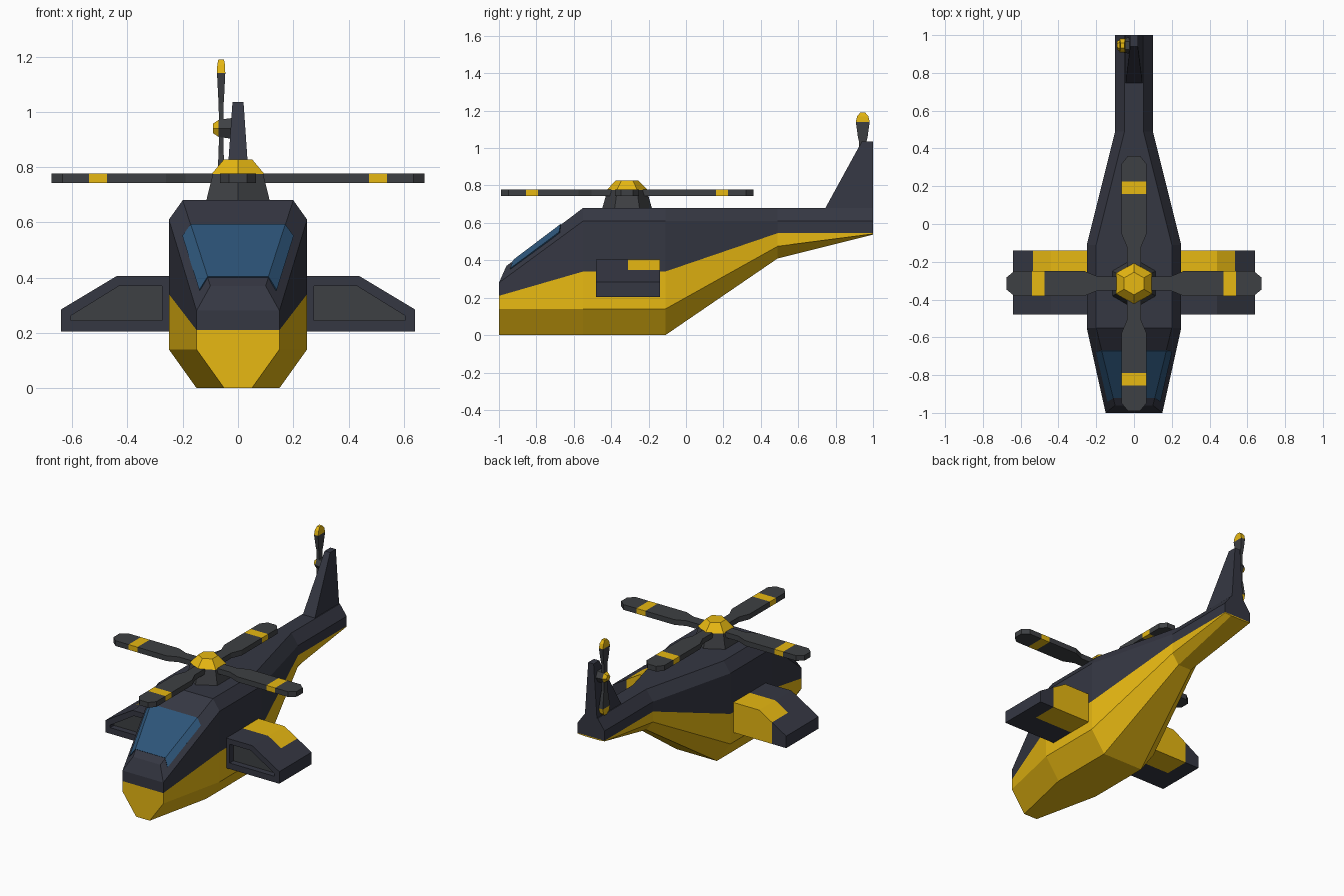
import bpy, bmesh
from math import sin, cos, pi
from mathutils import Vector, Matrix

if "Cube" in bpy.data.objects:
    bpy.data.objects.remove(bpy.data.objects["Cube"])


def material(name, rgb):
    m = bpy.data.materials.new(name)
    m.diffuse_color = (*rgb, 1)
    m.use_nodes = True
    m.node_tree.nodes["Principled BSDF"].inputs["Base Color"].default_value = m.diffuse_color
    return m


MATS = [material("dark_navy", (0.035, 0.038, 0.055)),
        material("yellow", (0.80, 0.48, 0.006)),
        material("dark_grey", (0.048, 0.051, 0.056)),
        material("blue_glass", (0.026, 0.09, 0.19))]
NAVY, YELLOW, GREY, GLASS = range(4)


def loft(name, rings, paint, caps=None, mirror=False):
    """Skin closed rings; paint(segment, side) picks the colour.
    caps lists (ring, point indices, colour)."""
    bm = bmesh.new()
    vs = [[bm.verts.new(p) for p in ring] for ring in rings]
    n = len(rings[0])
    for i in range(len(rings) - 1):
        for j in range(n):
            k = (j + 1) % n
            f = bm.faces.new((vs[i][j], vs[i][k], vs[i + 1][k], vs[i + 1][j]))
            f.material_index = paint(i, j)
    if caps is None:
        caps = [(0, range(n), paint(0, 0)), (-1, range(n), paint(len(rings) - 2, 0))]
    for r, idx, colour in caps:
        bm.faces.new([vs[r][j] for j in idx]).material_index = colour
    bmesh.ops.recalc_face_normals(bm, faces=bm.faces)
    me = bpy.data.meshes.new(name)
    bm.to_mesh(me)
    bm.free()
    for m in MATS:
        me.materials.append(m)
    ob = bpy.data.objects.new(name, me)
    bpy.context.collection.objects.link(ob)
    if mirror:
        ob.modifiers.new("mirror", 'MIRROR')
    return ob


# Fuselage: half sections from roof to belly as (half width, y, z)
def section(y, *pts):
    return [(w, y, z) for w, z in pts]


halves = [
    [(.10, -.96, .37)] + section(-1, (.15, .28), (.15, .21), (.15, .14), (.05, 0)),
    section(-.55, (.20, .68), (.25, .61), (.25, .34), (.25, .14), (.15, 0)),
    section(-.11, (.20, .68), (.25, .61), (.25, .34), (.25, .14), (.15, 0)),
    section(.49, (.05, .68), (.10, .61), (.10, .545), (.10, .475), (.05, .41)),
    section(1, (.05, .68), (.10, .61), (.10, .545), (.10, .541), (.05, .537)),
]
rings = [h + [(-x, y, z) for x, y, z in reversed(h)] for h in halves]
body_caps = [(r, (j, j + 1, 8 - j, 9 - j), NAVY if j < 2 else YELLOW)
             for r in (0, -1) for j in range(4)]
loft("fuselage", rings, lambda i, j: YELLOW if 2 <= j <= 6 else NAVY, body_caps)

# Windscreen: thin panel lying on the sloping roof and its bevels
roof = [Vector(halves[i][0]) for i in (0, 1)]
shoulder = [Vector(halves[i][1]) for i in (0, 1)]


def glass_row(t, lift):
    a = roof[0].lerp(roof[1], t)
    b = a.lerp(shoulder[0].lerp(shoulder[1], t), .55)
    right = [b + Vector((lift, -lift, lift)), a + Vector((0, -lift, lift))]
    return right + [Vector((-p.x, p.y, p.z)) for p in reversed(right)]


loft("windscreen", [glass_row(t, .003) + glass_row(t, -.004)[::-1] for t in (.1, .71)],
     lambda i, j: GLASS)

# Stub wings with recessed front intakes
outer = [(.24, .205), (.535, .205), (.64, .205), (.64, .285), (.535, .348), (.44, .405), (.24, .405)]
inner = [(.275, .245), (.535, .245), (.605, .245), (.605, .262), (.535, .305), (.43, .37), (.275, .37)]
wing = [[(x, y, z) for x, z in prof]
        for prof, y in ((outer, -.14), (outer, -.31), (outer, -.48), (inner, -.48), (inner, -.44))]
loft("stub_wings", wing, lambda i, j: YELLOW if i == 0 and j in (0, 4, 5, 6) else NAVY,
     [(0, (0, 1, 4, 5, 6), YELLOW), (0, (1, 2, 3, 4), NAVY), (-1, range(7), GREY)], mirror=True)


# Tail fin
def rect(x, y0, y1, z):
    return [(-x, y0, z), (x, y0, z), (x, y1, z), (-x, y1, z)]


loft("tail_fin", [rect(.045, .74, 1, .67), rect(.02, .94, 1, 1.035)], lambda i, j: NAVY)


# Hexagonal hubs, corners on the y axis
def hexagon(r, z):
    return [(r * sin(k * pi / 3), r * cos(k * pi / 3), z) for k in range(6)]


def hub(name, stations, colour, matrix):
    ob = loft(name, [hexagon(r, z) for r, z in stations], lambda i, j: colour)
    ob.data.transform(matrix)


at_mast = Matrix.Translation((0, -.315, 0))
hub("rotor_mast", [(.135, .67), (.105, .775)], GREY, at_mast)
hub("rotor_cap", [(.11, .775), (.06, .827)], YELLOW, at_mast)
# The tail hub axis points towards -x
at_tail = Matrix.Translation((0, .945, .94)) @ Matrix.Rotation(-pi / 2, 4, 'Y')
hub("tail_rotor_hub", [(.045, .01), (.036, .07)], GREY, at_tail)
hub("tail_rotor_cap", [(.036, .07), (.02, .09)], YELLOW, at_tail)


# Blades run along +x: stations are (radius, half width, half thickness)
def blade(name, stations, bands, matrix):
    rows = [[(r, -w, -t), (r, w, -t), (r, w, t), (r, -w, t)] for r, w, t in stations]
    ob = loft(name, rows, lambda i, j: YELLOW if i in bands else GREY)
    ob.data.transform(matrix)


main = [(r, w, .0175) for r, w in ((.03, .045), (.10, .036), (.19, .036), (.26, .065),
                                   (.475, .065), (.54, .065), (.635, .065), (.675, .032))]
for k in range(4):
    blade(f"main_rotor_blade_{k + 1}", main, {4},
          Matrix.Translation((0, -.315, .76)) @ Matrix.Rotation(k * pi / 2, 4, 'Z'))

tail = [(0, .018, .008), (.09, .019, .009), (.12, .026, .011), (.2, .037, .015),
        (.23, .03, .014), (.25, .013, .010)]
for k in range(2):
    blade(f"tail_rotor_blade_{k + 1}", tail, {3, 4},
          Matrix.Translation((-.061, .945, .94)) @ Matrix.Rotation(k * pi - pi / 2, 4, 'Y'))
